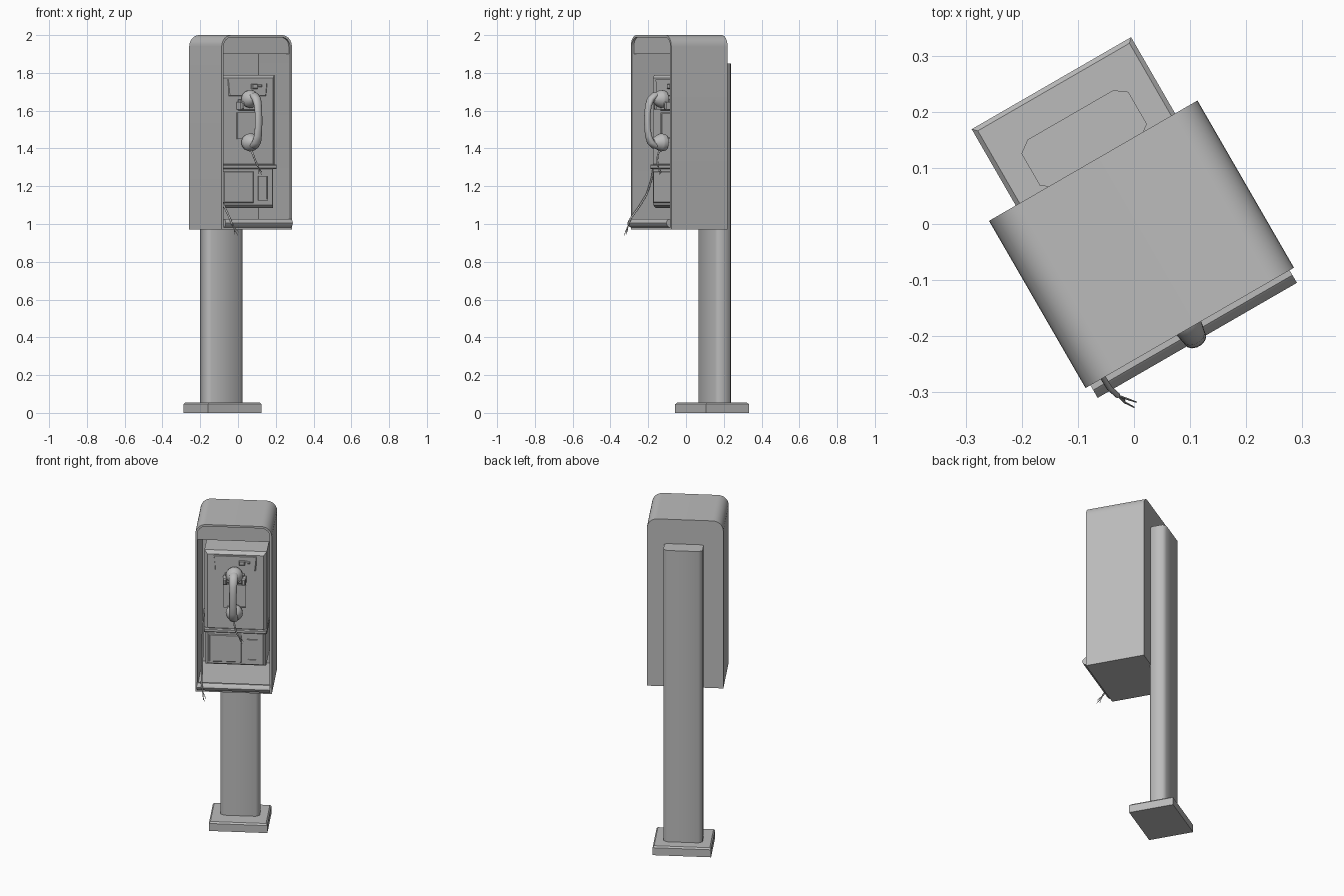
import bpy, bmesh, math
from mathutils import Matrix, Vector

if "Cube" in bpy.data.objects:
    bpy.data.objects.remove(bpy.data.objects["Cube"])

# Everything is laid out square (x = width, y = depth) and turned 30 degrees about z
TURN = Matrix.Rotation(math.radians(30), 3, 'Z')
grey = bpy.data.materials.new("mid_grey")
grey.diffuse_color = (0.5, 0.5, 0.5, 1)
grey.use_nodes = True
grey.node_tree.nodes["Principled BSDF"].inputs["Base Color"].default_value = grey.diffuse_color


def loft(name, rings, smooth=35):
    """Skin a list of equal-length rings and cap both ends."""
    bm = bmesh.new()
    vs = [[bm.verts.new(TURN @ Vector(p)) for p in r] for r in rings]
    n = len(vs[0])
    for a, b in zip(vs, vs[1:]):
        for i in range(n):
            j = (i + 1) % n
            bm.faces.new((a[i], a[j], b[j], b[i]))
    bm.faces.new(vs[0][::-1])
    bm.faces.new(vs[-1])
    bmesh.ops.recalc_face_normals(bm, faces=bm.faces)
    me = bpy.data.meshes.new(name)
    bm.to_mesh(me)
    bm.free()
    me.materials.append(grey)
    ob = bpy.data.objects.new(name, me)
    bpy.context.collection.objects.link(ob)
    bpy.ops.object.select_all(action='DESELECT')
    ob.select_set(True)
    bpy.context.view_layer.objects.active = ob
    bpy.ops.object.shade_smooth_by_angle(angle=math.radians(smooth))
    return ob


def face_ring(x0, x1, z0, z1, y):
    return [(x0, y, z0), (x1, y, z0), (x1, y, z1), (x0, y, z1)]


def plate(name, x0, x1, z0, z1, back, front, inset=0.0):
    """Block facing the front, with an optional chamfer round its front face."""
    rings = [face_ring(x0, x1, z0, z1, back)]
    if inset:
        rings.append(face_ring(x0, x1, z0, z1, front + inset))
    rings.append(face_ring(x0 + inset, x1 - inset, z0 + inset, z1 - inset, front))
    return loft(name, rings)


def arch(x0, x1, z0, z1, r, y, steps=8):
    """Outline with square bottom and rounded top corners."""
    pts = [(x0, y, z0), (x1, y, z0)]
    for cx, start in ((x1 - r, 0), (x0 + r, 90)):
        for i in range(steps + 1):
            a = math.radians(start + 90 * i / steps)
            pts.append((cx + r * math.cos(a), y, z1 - r + r * math.sin(a)))
    return pts


def sweep(name, path, sides=8):
    """Elliptical section along (x, y, z, half width, half thickness) points."""
    p = [Vector(q[:3]) for q in path]
    rings = []
    for i, q in enumerate(path):
        t = (p[min(i + 1, len(p) - 1)] - p[max(i - 1, 0)]).normalized()
        nrm = t.cross(Vector((1, 0, 0))).normalized()
        side = nrm.cross(t)
        rings.append([p[i] + side * q[3] * math.cos(a) + nrm * q[4] * math.sin(a)
                      for a in (2 * math.pi * k / sides for k in range(sides))])
    return loft(name, rings, 60)


def spin(name, x, z, profile, sides=24):
    """Round part about a front-to-back axis, profile of (y, radius)."""
    return loft(name, [[(x + r * math.cos(2 * math.pi * k / sides), y,
                         z + r * math.sin(2 * math.pi * k / sides))
                        for k in range(sides)] for y, r in profile])


# Base plate and post
def base_ring(d, z):
    return [(-0.166 + d, 0.03 + d, z), (0.162 - d, 0.03 + d, z),
            (0.162 - d, 0.291 - d, z), (-0.166 + d, 0.291 - d, z)]


loft("base_plate", [base_ring(0, 0), base_ring(0, 0.046), base_ring(0.008, 0.055)])


def post_ring(z, x0=-0.111, x1=0.109, y0=0.127, y1=0.225, cx=0.022, cy=0.016):
    return [(x0 + cx, y0, z), (x1 - cx, y0, z), (x1, y0 + cy, z), (x1, y1 - cy, z),
            (x1 - cx, y1, z), (x0 + cx, y1, z), (x0, y1 - cy, z), (x0, y0 + cy, z)]


loft("post", [post_ring(0.05), post_ring(1.85)], 60)

# Hood: outside, front rim and inside in one skin
L, R = -0.221, 0.208
loft("hood", [arch(L, R, 0.97, 2.0, 0.06, 0.134),
              arch(L, R, 0.97, 2.0, 0.06, -0.21),
              arch(L + 0.012, R - 0.012, 0.985, 1.988, 0.048, -0.21),
              arch(L + 0.012, R - 0.012, 0.985, 1.988, 0.048, 0.12)])
loft("header_panel", [arch(L + 0.011, R - 0.011, 1.9, 1.989, 0.048, -0.185),
                      arch(L + 0.011, R - 0.011, 1.9, 1.989, 0.048, -0.198)])

# Shelf with rolled front lip
lip = [(0.12, 0.98), (-0.205, 0.98), (-0.22, 0.983), (-0.231, 0.992), (-0.236, 1.005),
       (-0.231, 1.018), (-0.22, 1.027), (-0.207, 1.027), (-0.195, 1.018), (-0.185, 1.005),
       (0.12, 1.005)]
loft("shelf", [[(x, y, z) for y, z in lip] for x in (L + 0.01, R - 0.009)])

# Telephone body
plate("phone_upper_body", -0.18, 0.17, 1.30, 1.79, 0.121, -0.108, 0.018)
plate("phone_ridge", -0.182, 0.172, 1.292, 1.315, 0.121, -0.116, 0.005)
loft("phone_lower_body", [face_ring(-0.175, 0.165, 1.085, 1.30, 0.121),
                          face_ring(-0.175, 0.165, 1.085, 1.30, -0.085),
                          face_ring(-0.16, 0.15, 1.10, 1.30, -0.108)])
plate("coin_box_door", -0.152, 0.03, 1.112, 1.278, -0.10, -0.114, 0.004)
# Coin return: frame with recessed flap
loft("coin_return", [face_ring(0.06, 0.118, 1.125, 1.255, -0.10),
                     face_ring(0.06, 0.118, 1.125, 1.255, -0.115),
                     face_ring(0.067, 0.111, 1.132, 1.248, -0.115),
                     face_ring(0.067, 0.111, 1.132, 1.248, -0.109)])
loft("top_plate", [face_ring(-0.128, 0.116, 1.675, 1.768, -0.10),
                   [(-0.115, -0.114, 1.68), (0.103, -0.114, 1.68),
                    (0.112, -0.114, 1.764), (-0.124, -0.114, 1.764)]])
loft("keypad", [face_ring(-0.07, 0.055, 1.45, 1.59, -0.10),
                face_ring(-0.07, 0.055, 1.45, 1.59, -0.116),
                face_ring(-0.063, 0.048, 1.457, 1.583, -0.116),
                face_ring(-0.063, 0.048, 1.457, 1.583, -0.111)])
plate("coin_slot", 0.015, 0.05, 1.715, 1.742, -0.11, -0.126, 0.004)
plate("coin_lever", 0.05, 0.078, 1.724, 1.738, -0.11, -0.12, 0.003)

# Cradle
HX = -0.008
plate("cradle_back", HX - 0.055, HX + 0.055, 1.60, 1.66, -0.10, -0.124, 0.006)
for s, side in ((-1, "left"), (1, "right")):
    c = HX + s * 0.053
    plate("cradle_prong_" + side, c - 0.011, c + 0.011, 1.605, 1.645, -0.11, -0.158, 0.006)

# Handset
cup = [(-0.122, 0.036), (-0.126, 0.044), (-0.148, 0.048), (-0.156, 0.046),
       (-0.178, 0.034), (-0.196, 0.02)]
spin("handset_earpiece", HX, 1.662, cup)
spin("handset_mouthpiece", HX, 1.432, cup)
half = [(-0.158, 0.136, 0.018, 0.012), (-0.19, 0.132, 0.026, 0.018),
        (-0.212, 0.113, 0.025, 0.018), (-0.225, 0.08, 0.022, 0.016),
        (-0.231, 0.04, 0.021, 0.015)]
sweep("handset_handle", [(HX, y, 1.547 + h, a, b) for y, h, a, b in half]
      + [(HX, -0.232, 1.547, 0.021, 0.015)]
      + [(HX, y, 1.547 - h, a, b) for y, h, a, b in reversed(half)], 14)


# Cut cords with frayed wire ends
def cord(name, pts, frays):
    sweep(name, [p + (0.005, 0.005) for p in pts])
    for i, tip in enumerate(frays):
        a, b = Vector(pts[-1]), Vector(tip)
        mid = a.lerp(b, 0.5) + Vector((0.003 * (i - 1), 0, 0))
        sweep(name + "_wire_%d" % (i + 1),
              [tuple(a) + (0.002, 0.002), tuple(mid) + (0.002, 0.002),
               tuple(b) + (0.0012, 0.0012)], 5)


cord("handset_cord", [(HX, -0.15, 1.395), (-0.006, -0.168, 1.37), (0.003, -0.178, 1.335),
                      (0.018, -0.18, 1.305)],
     [(0.04, -0.183, 1.26), (0.046, -0.175, 1.272), (0.03, -0.17, 1.265)])
cord("phone_cord", [(-0.165, -0.03, 1.42), (-0.186, -0.05, 1.40), (-0.19, -0.08, 1.34),
                    (-0.19, -0.10, 1.24), (-0.188, -0.13, 1.16), (-0.186, -0.18, 1.09),
                    (-0.184, -0.232, 1.03), (-0.178, -0.25, 0.995)],
     [(-0.163, -0.283, 0.94), (-0.155, -0.277, 0.955), (-0.172, -0.266, 0.945)])
